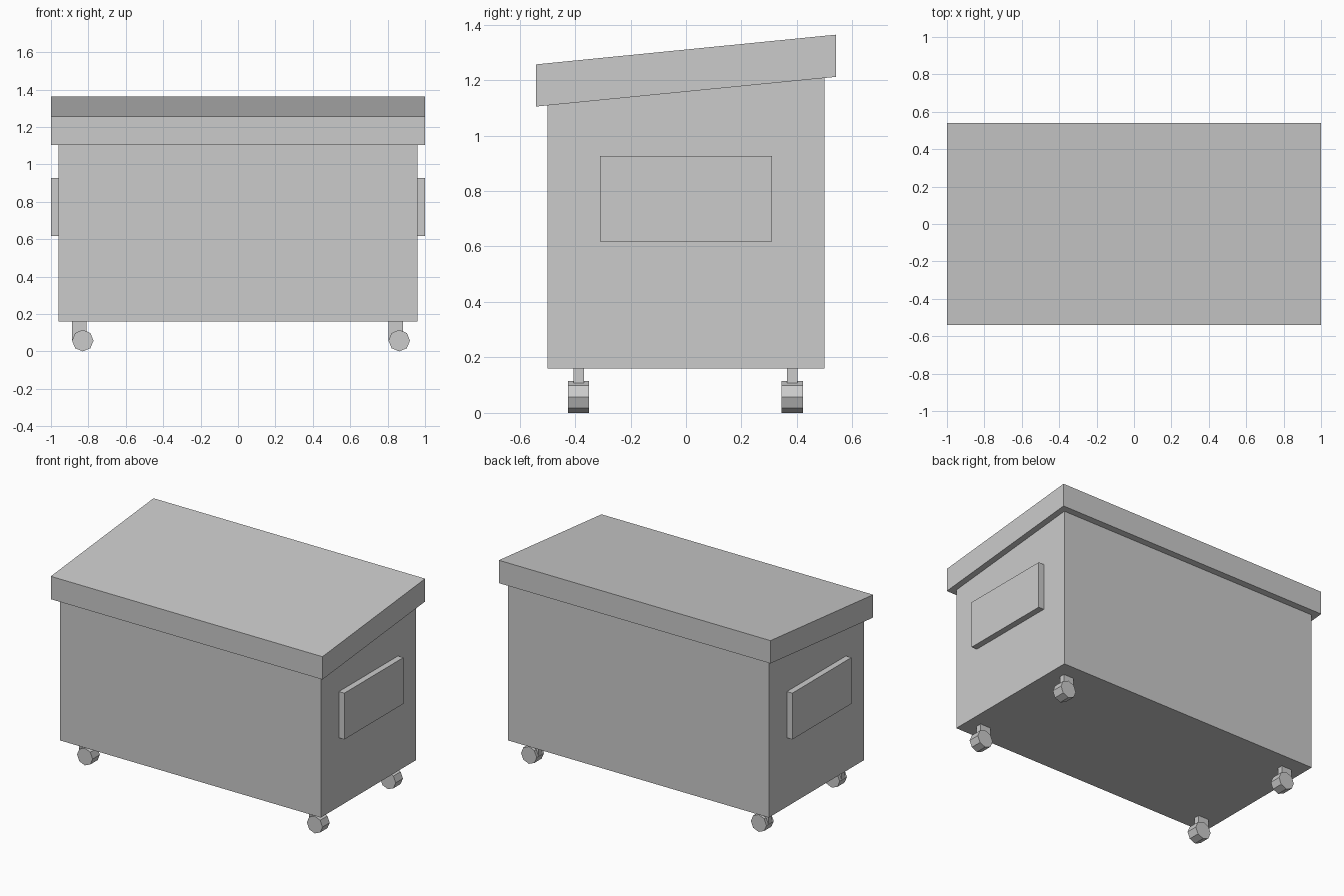
import bpy, bmesh, math
from mathutils import Matrix

if "Cube" in bpy.data.objects:
    bpy.data.objects.remove(bpy.data.objects["Cube"])


def finish(name, bm):
    bmesh.ops.recalc_face_normals(bm, faces=bm.faces)
    mesh = bpy.data.meshes.new(name)
    bm.to_mesh(mesh)
    bm.free()
    obj = bpy.data.objects.new(name, mesh)
    bpy.context.collection.objects.link(obj)
    return obj


def side_profile(name, points, half_width):
    """Extrude a (y, z) outline along x, centred on x = 0."""
    bm = bmesh.new()
    face = bm.faces.new([bm.verts.new((-half_width, y, z)) for y, z in points])
    ext = bmesh.ops.extrude_face_region(bm, geom=[face])
    verts = [g for g in ext["geom"] if isinstance(g, bmesh.types.BMVert)]
    bmesh.ops.translate(bm, verts=verts, vec=(2 * half_width, 0, 0))
    return finish(name, bm)


def box(name, x0, x1, y0, y1, z0, z1):
    bm = bmesh.new()
    m = (Matrix.Translation(((x0 + x1) / 2, (y0 + y1) / 2, (z0 + z1) / 2))
         @ Matrix.Diagonal((x1 - x0, y1 - y0, z1 - z0, 1)))
    bmesh.ops.create_cube(bm, size=1, matrix=m)
    return finish(name, bm)


def lid_under(y):
    return 1.158 + 0.099 * y


# Container with sloped top edge
side_profile("container", [(-0.5, 0.16), (0.5, 0.16),
                           (0.5, lid_under(0.5)), (-0.5, lid_under(-0.5))], 0.96)

# Overhanging sloped lid
side_profile("lid", [(-0.54, lid_under(-0.54)), (0.54, lid_under(0.54)),
                     (0.54, lid_under(0.54) + 0.152),
                     (-0.54, lid_under(-0.54) + 0.152)], 1.0)

# Lifting plates on both ends
box("right_side_plate", 0.96, 1.0, -0.31, 0.31, 0.618, 0.926)
box("left_side_plate", -1.0, -0.96, -0.31, 0.31, 0.618, 0.926)

# Casters: all trail the same way, wheel offset toward +x from its stem
R = 0.0575
for side, x in (("left", -0.83), ("right", 0.862)):
    for end, y in (("front", -0.387), ("back", 0.383)):
        box(f"{end}_{side}_caster_stem", x - 0.057, x + 0.019,
            y - 0.0185, y + 0.0185, 0.06, 0.16)
        bm = bmesh.new()
        bmesh.ops.create_cone(
            bm, cap_ends=True, segments=8, radius1=R, radius2=R, depth=0.076,
            matrix=Matrix.Translation((x, y, R)) @ Matrix.Rotation(math.pi / 2, 4, 'X'))
        finish(f"{end}_{side}_caster_wheel", bm)
